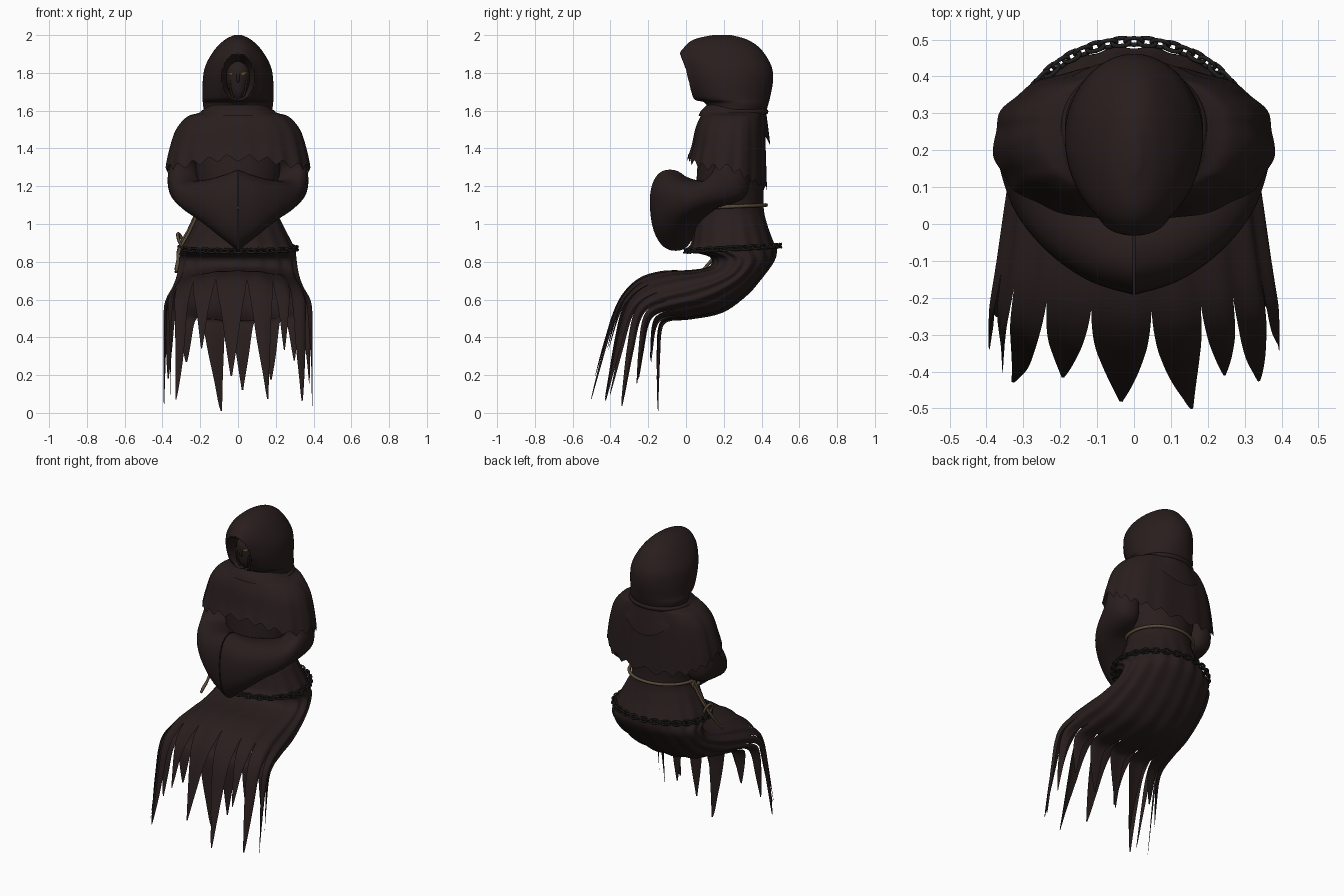
import bpy
import math
from mathutils import Vector as V

TAU = math.tau
if "Cube" in bpy.data.objects:
    bpy.data.objects.remove(bpy.data.objects["Cube"])


def material(name, rgb):
    m = bpy.data.materials.new(name)
    m.use_nodes = True
    m.diffuse_color = (*rgb, 1)
    bsdf = next(n for n in m.node_tree.nodes if n.type == 'BSDF_PRINCIPLED')
    bsdf.inputs["Base Color"].default_value = (*rgb, 1)
    bsdf.inputs["Roughness"].default_value = 0.8
    return m


CLOTH = material("dark brown cloth", (0.022, 0.0128, 0.0126))
IRON = material("blackened iron", (0.015, 0.0133, 0.0125))
ROPE = material("old rope", (0.1, 0.07, 0.04))
EYE = material("amber eye", (0.2, 0.13, 0.025))


def add_mesh(name, verts, faces, mat):
    me = bpy.data.meshes.new(name)
    me.from_pydata([tuple(p) for p in verts], [], faces)
    me.materials.append(mat)
    ob = bpy.data.objects.new(name, me)
    bpy.context.collection.objects.link(ob)
    for o in bpy.context.selected_objects:
        o.select_set(False)
    ob.select_set(True)
    bpy.context.view_layer.objects.active = ob
    bpy.ops.object.shade_smooth_by_angle(angle=math.radians(50))
    return ob


def yz(y_front, z_front, y_back, z_back, half_width):
    """Section through a front and a back point: centre, front axis, side axis."""
    a, b = V((0, y_front, z_front)), V((0, y_back, z_back))
    return (a + b) / 2, (a - b) / 2, V((half_width, 0, 0))


def section_at(secs, t):
    """Smoothly interpolated section at t sections from the start."""
    i = min(int(t), len(secs) - 2)
    f = t - i
    p0, p1, p2, p3 = (secs[max(0, min(len(secs) - 1, i + k))] for k in (-1, 0, 1, 2))
    return [b + ((c - a) * f + (2 * a - 5 * b + 4 * c - d) * f * f
                 + (3 * b - a - 3 * c + d) * f ** 3) / 2 for a, b, c, d in zip(p0, p1, p2, p3)]


def power(x, p):
    return math.copysign(abs(x) ** p, x)


def point(secs, t, ang, box=1, folds=None):
    c, u, v = section_at(secs, t)
    k = 1 + (folds(t, ang) if folds else 0)
    return c + (u * power(math.cos(ang), box) + v * power(math.sin(ang), box)) * k


def loft(name, secs, mat, end=None, seg=64, sub=5, box=1, folds=None, tweak=None, cap=False):
    end = end or len(secs) - 1
    rows = int(end * sub)
    verts = []
    for r in range(rows + 1):
        for s in range(seg):
            a = TAU * s / seg
            p = point(secs, end * r / rows, a, box, folds)
            verts.append(tweak(p, r / rows, a) if tweak else p)
    faces = [(r * seg + s, r * seg + (s + 1) % seg, (r + 1) * seg + (s + 1) % seg, (r + 1) * seg + s)
             for r in range(rows) for s in range(seg)]
    if cap:
        faces.append(tuple(range(rows * seg, (rows + 1) * seg)))
    return add_mesh(name, verts, faces, mat)


def tube(name, paths, radius, mat, cyclic=False, res=2):
    cu = bpy.data.curves.new(name, 'CURVE')
    cu.dimensions = '3D'
    cu.bevel_depth, cu.bevel_resolution = radius, res
    cu.use_fill_caps = True
    for path in paths:
        sp = cu.splines.new('POLY')
        sp.points.add(len(path) - 1)
        for q, p in zip(sp.points, path):
            q.co = (*p, 1)
        sp.use_cyclic_u = cyclic
        sp.use_smooth = True
    cu.materials.append(mat)
    ob = bpy.data.objects.new(name, cu)
    bpy.context.collection.objects.link(ob)
    return ob


def ragged(a, n):
    return abs((a * n / TAU + 0.2 * math.sin(3 * a)) % 1 - 0.5) * 2


# Gown: torso, flared skirt, then the lap sweeping forward and hanging down
gown = [yz(*s) for s in (
    (.08, 1.5, .39, 1.5, .24), (.06, 1.3, .41, 1.3, .23), (.05, 1.1, .41, 1.1, .2),
    (.045, 1.0, .43, 1.0, .235), (.03, .9, .465, .9, .285), (.015, .86, .48, .86, .3),
    (.13, .825, .465, .8, .305), (.125, .775, .4, .71, .315), (.02, .755, .32, .62, .33),
    (-.12, .75, .19, .53, .35), (-.24, .715, .02, .495, .37), (-.325, .64, -.09, .485, .385),
    (-.38, .54, -.128, .44, .388), (-.43, .38, -.138, .3, .388), (-.475, .22, -.142, .16, .388),
    (-.52, .06, -.145, .01, .388))]


def pleats(t, a):
    return min(1, max(0, t - 2) / 3) * 0.02 * math.cos(17 * a + 0.6 * math.sin(2 * a))


HEM = 10
loft("gown", gown, CLOTH, end=HEM, seg=136, folds=pleats)

# Torn strips around the hem, each tapering to a leaning point
notches = [-60, -39, -18, 7.5, 30, 47, 72, 95, 120, 142, 165, 188, 212, 238, 262, 282, 300]
lengths = [.96, .64, .83, .97, .65, .97, 1, .83, .65, .78, .85, 1, .66, .8, 1, .92]
leans = [-8, -2, 0, 5, 0, 0, 4, 0, 0, 0, 0, -7, 0, 0, 0, 4]
verts, faces = [], []
ROWS, COLS = 22, 8
for a0, a1, length, lean in zip(notches, notches[1:], lengths, leans):
    base = len(verts)
    for r in range(ROWS + 1):
        f = r / ROWS
        width = 1 - 0.95 * f ** 1.4
        for c in range(COLS + 1):
            a = (a0 + a1) / 2 + (c / COLS - 0.5) * (a1 - a0) * width + lean * f * f
            verts.append(point(gown, HEM - 0.1 + (5 * length + 0.1) * f, math.radians(a), folds=pleats))
    w = COLS + 1
    faces += [(base + r * w + c, base + r * w + c + 1, base + (r + 1) * w + c + 1, base + (r + 1) * w + c)
              for r in range(ROWS) for c in range(COLS)]
add_mesh("torn_hem_strips", verts, faces, CLOTH)


# Shoulder cape with a ragged edge, longer at the back
def cape_edge(p, f, a):
    drop = 0.04 * ragged(a, 23) + 0.12 * max(0, -math.cos(a)) - 0.05 * max(0, math.cos(a)) ** 4
    p.z -= f ** 4 * drop
    return p


cape = [yz(*s) for s in (
    (.12, 1.61, .4, 1.62, .14), (.09, 1.585, .41, 1.59, .21), (.075, 1.565, .412, 1.57, .27),
    (.05, 1.5, .42, 1.5, .328), (.03, 1.4, .425, 1.4, .362), (.01, 1.32, .43, 1.32, .38))]
loft("shoulder_cape", cape, CLOTH, seg=152, box=.87, tweak=cape_edge,
     folds=lambda t, a: 0.012 * t / 5 * math.cos(13 * a))


# Cowl lying on the shoulders, drawn to a point at the back
def cowl_edge(p, f, a):
    p.z -= 0.15 * f * max(0, -math.cos(a)) ** 2.5
    return p


cowl = [yz(*s) for s in ((.11, 1.63, .42, 1.63, .165), (.08, 1.6, .434, 1.595, .19),
                         (.066, 1.572, .446, 1.565, .24))]
loft("cowl", cowl, CLOTH, box=.93, tweak=cowl_edge)
roll = [yz(.1, 1.582, .42, 1.595, .183)] * 2
tube("cowl_roll", [[point(roll, 0, TAU * i / 48) for i in range(48)]], .016, CLOTH, True, 4)


# Hood, with the face opening pushed in
def face_opening(p, f, a):
    if math.cos(a) > 0:
        r = math.hypot(p.x / .082, (p.z - 1.775) / .122)
        if r < 1:
            p.y += 0.1 * min(1, (1 - r) * 3)
        else:
            p.y -= 0.01 * math.exp(-((r - 1.08) * 7) ** 2)
    return p


hood = [yz(*s) for s in (
    (.12, 1.52, .4, 1.54, .165), (.115, 1.6, .425, 1.6, .18), (.108, 1.643, .436, 1.635, .186),
    (.045, 1.664, .445, 1.67, .187), (.0, 1.75, .46, 1.75, .187), (-.018, 1.82, .457, 1.82, .178),
    (-.026, 1.88, .43, 1.88, .152), (-.008, 1.937, .385, 1.937, .112), (.045, 1.978, .32, 1.978, .066),
    (.14, 2.0, .24, 2.0, .02))]
loft("hood", hood, CLOTH, seg=128, sub=7, tweak=face_opening, cap=True)

# Face deep in the hood, with a nose, cheek folds and narrow eyes
face = [yz(.07, 1.66, .11, 1.66, .02), yz(.045, 1.7, .15, 1.7, .046), yz(.035, 1.77, .16, 1.77, .064),
        yz(.04, 1.83, .15, 1.83, .058), yz(.09, 1.885, .11, 1.885, .01)]
loft("face", face, CLOTH, seg=32, cap=True)
tube("nose", [[(0, .04, 1.8), (0, .026, 1.765), (0, .04, 1.755)]], .008, CLOTH)
tube("cheek_folds", [[(x, .055, 1.76), (x * .9, .05, 1.71), (x * .6, .065, 1.67)]
                     for x in (-.045, .045)], .006, CLOTH)
for side, name in ((1, "left_eye"), (-1, "right_eye")):
    outline = [(.015, .031, 1.792), (.033, .038, 1.789), (.05, .053, 1.801), (.032, .038, 1.803)]
    add_mesh(name, [(side * x - .005, y - .006, z) for x, y, z in outline[::side]], [(0, 1, 2, 3)], EYE)

# Folded arms: wide sleeves meeting in front
arm = [tuple(V(q) for q in s) for s in (
    ((.24, .23, 1.47), (0, -.08, 0), (.045, 0, 0)),
    ((.268, .225, 1.38), (0, -.105, .01), (.07, 0, 0)),
    ((.288, .235, 1.23), (0, -.08, .08), (.085, -.02, 0)),
    ((.25, .125, 1.155), (0, 0, .08), (.082, -.072, 0)),
    ((.16, .03, 1.12), (0, 0, .115), (.08, -.1, 0)),
    ((.07, -.04, 1.09), (0, -.005, .17), (.05, -.115, 0)),
    ((.003, -.07, 1.073), (0, -.015, .215), (0, -.12, 0)))]
sleeves = loft("sleeves", arm, CLOTH, seg=40, sub=6, box=.87, cap=True)
sleeves.modifiers.new("mirror", 'MIRROR').use_mirror_merge = False

# Rope belt with a knot and two ends hanging close to the skirt
belt = [yz(.035, 1.085, .424, 1.1, .215)] * 2
tube("rope_belt", [[point(belt, 0, TAU * i / 64) for i in range(64)]], .01, ROPE, True)
tail = [(-.212, .21, 1.07), (-.23, .2, 1.02), (-.262, .19, .95), (-.3, .18, .885), (-.316, .16, .84),
        (-.318, .12, .79), (-.328, .08, .745)]
tube("rope_ends", [tail, [(x - .001, y + .03 - .05 * (1.08 - z), z + .015) for x, y, z in tail]], .008, ROPE)
tube("rope_knot", [[(-.216 + .01 * math.cos(3 * i), .21 + .03 * math.cos(i * .7),
                     1.07 + .03 * math.sin(i * .7)) for i in range(18)]], .01, ROPE)
tube("rope_loop", [[(-.302 + .01 * math.cos(a) - .015 * math.sin(a), .2 + .025 * math.cos(a),
                     .91 + .04 * math.sin(a)) for a in (TAU * i / 16 for i in range(16))]], .008, ROPE, True)

# Iron chain slung around the hips, links turned alternately
hips = [yz(0, .857, .495, .885, .308)] * 2
links, COUNT = [], 54
for i in range(COUNT):
    a = TAU * i / COUNT
    centre = point(hips, 0, a)
    along = (point(hips, 0, a + .02) - point(hips, 0, a - .02)).normalized()
    out = along.cross(V((0, 0, 1)))
    tilt = math.radians(50 if i % 2 else -40)
    across = out * math.cos(tilt) + V((0, 0, 1)) * math.sin(tilt)
    links.append([centre + along * .024 * power(math.cos(b), .8) + across * .014 * power(math.sin(b), .8)
                  for b in (TAU * k / 12 for k in range(12))])
tube("hip_chain", links, .006, IRON, True, 1)
